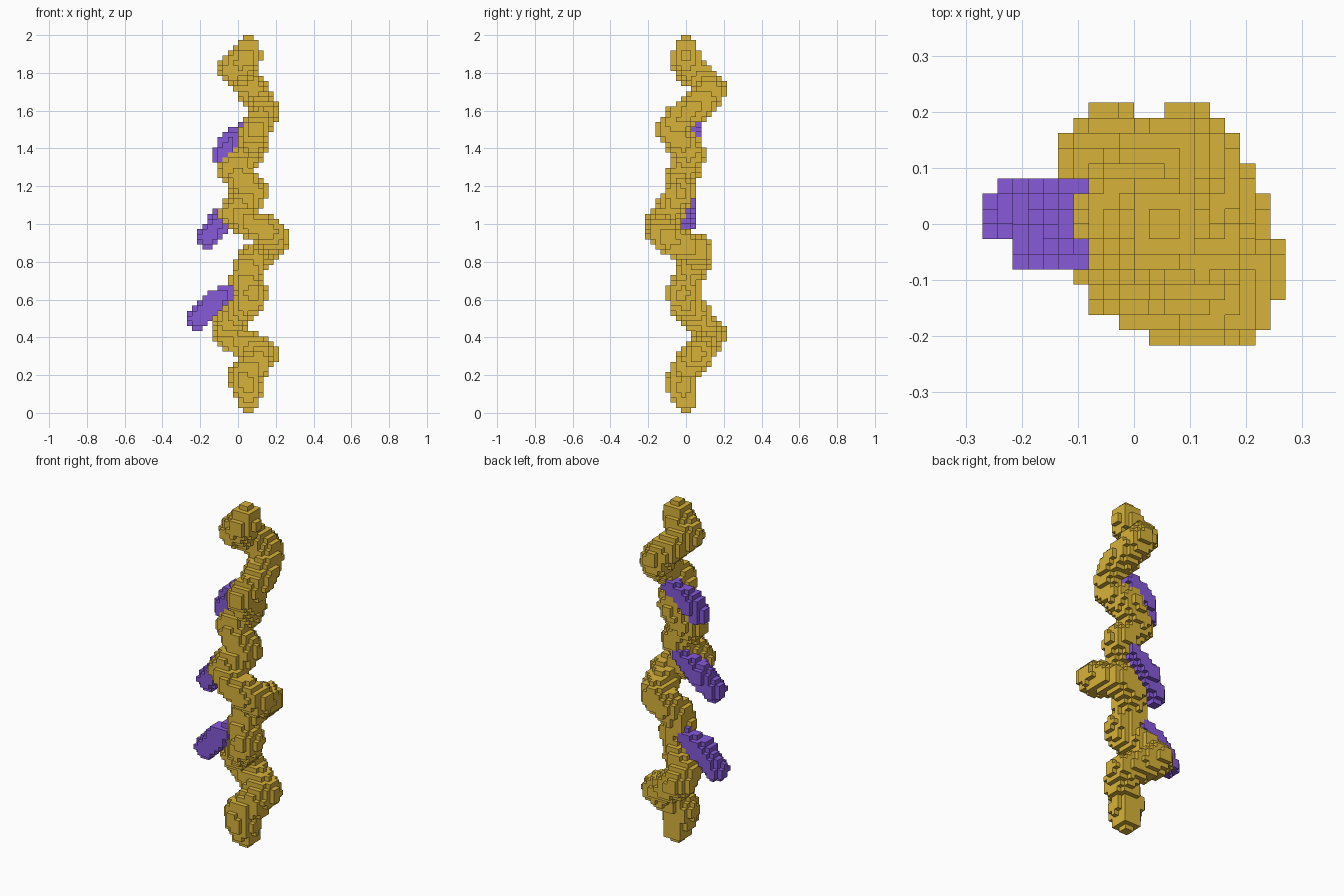
import bpy
import bmesh
import math
from mathutils import Vector

cube = bpy.data.objects.get("Cube")
if cube:
    bpy.data.objects.remove(cube, do_unlink=True)

H = 2 / 74                      # block size
LIMITS = ((-10, 9), (-8, 7), (0, 73))


def material(name, rgb):
    m = bpy.data.materials.new(name)
    m.use_nodes = True
    color = (*rgb, 1)
    m.diffuse_color = color
    m.node_tree.nodes["Principled BSDF"].inputs["Base Color"].default_value = color
    return m


gold = material("golden vine", (0.69, 0.45, 0.042))
purple = material("purple leaf", (0.24, 0.1, 0.69))


def fill_tube(points, radii):
    """Blocks whose centres lie inside a round tube along a path."""
    cells = set()
    for a, b, ra, rb in zip(points, points[1:], radii, radii[1:]):
        a, b = Vector(a), Vector(b)
        d = b - a
        r = max(ra, rb)
        spans = []
        for n in range(3):
            lo = max(LIMITS[n][0], math.floor((min(a[n], b[n]) - r) / H))
            hi = min(LIMITS[n][1], math.floor((max(a[n], b[n]) + r) / H))
            spans.append(range(lo, hi + 1))
        for i in spans[0]:
            for j in spans[1]:
                for k in spans[2]:
                    p = Vector((i + 0.5, j + 0.5, k + 0.5)) * H
                    t = min(1, max(0, (p - a).dot(d) / d.length_squared))
                    if (p - a - d * t).length < ra + (rb - ra) * t:
                        cells.add((i, j, k))
    return cells


def build_blocks(name, cells, mat):
    """Skin a set of blocks with only its outer square faces."""
    bm = bmesh.new()
    verts = {}

    def vert(key):
        if key not in verts:
            verts[key] = bm.verts.new(Vector(key) * H)
        return verts[key]

    for cell in cells:
        for axis in range(3):
            u, v = (axis + 1) % 3, (axis + 2) % 3
            for side in (0, 1):
                neighbour = list(cell)
                neighbour[axis] += 2 * side - 1
                if tuple(neighbour) in cells:
                    continue
                corners = []
                for du, dv in ((0, 0), (1, 0), (1, 1), (0, 1)):
                    c = list(cell)
                    c[axis] += side
                    c[u] += du
                    c[v] += dv
                    corners.append(vert(tuple(c)))
                bm.faces.new(corners if side else corners[::-1])
    mesh = bpy.data.meshes.new(name)
    bm.to_mesh(mesh)
    bm.free()
    mesh.materials.append(mat)
    obj = bpy.data.objects.new(name, mesh)
    bpy.context.collection.objects.link(obj)


# Twisting vine, from the top down, with narrower ends
vine_path = [
    (.054, 0, 1.94), (.045, 0, 1.88), (-.02, .02, 1.82), (.03, .09, 1.765),
    (.085, .133, 1.705), (.12, .09, 1.65), (.131, .02, 1.60), (.12, -.04, 1.55),
    (.09, -.08, 1.50), (.08, -.03, 1.44), (.06, .015, 1.39), (.03, .015, 1.34),
    (-.025, -.01, 1.28), (.02, -.035, 1.23), (.075, -.03, 1.17),
    (.05, -.05, 1.13), (-.015, -.095, 1.06), (.06, -.133, 1.005),
    (.165, -.133, .96), (.19, -.10, .925), (.145, .06, .86), (.08, .06, .81),
    (.05, .02, .76), (.035, .01, .70), (.075, -.022, .63), (.04, 0, .57),
    (0, .05, .52), (-.055, .085, .47), (-.05, .13, .42), (.02, .11, .37),
    (.13, .06, .31), (.09, .01, .25), (.03, -.022, .19), (.05, -.015, .13),
    (.054, 0, .06),
]
vine_radii = [0.061] + [0.082] * (len(vine_path) - 2) + [0.061]
vine = fill_tube(vine_path, vine_radii)
build_blocks("twisted_vine", vine, gold)

# Drooping leaves: root, arched middle and tip of each
leaves = {
    "upper_leaf": ((.06, .045, 1.50), (-.04, .02, 1.435), (-.083, 0, 1.36)),
    "middle_leaf": ((.02, .01, 1.10), (-.085, -.005, 1.02), (-.163, -.03, .927)),
    "lower_leaf": ((-.02, .045, .655), (-.125, .025, .59), (-.215, .02, .495)),
}
for name, path in leaves.items():
    blocks = fill_tube(path, [0.045, 0.064, 0.055])
    build_blocks(name, blocks - vine, purple)
